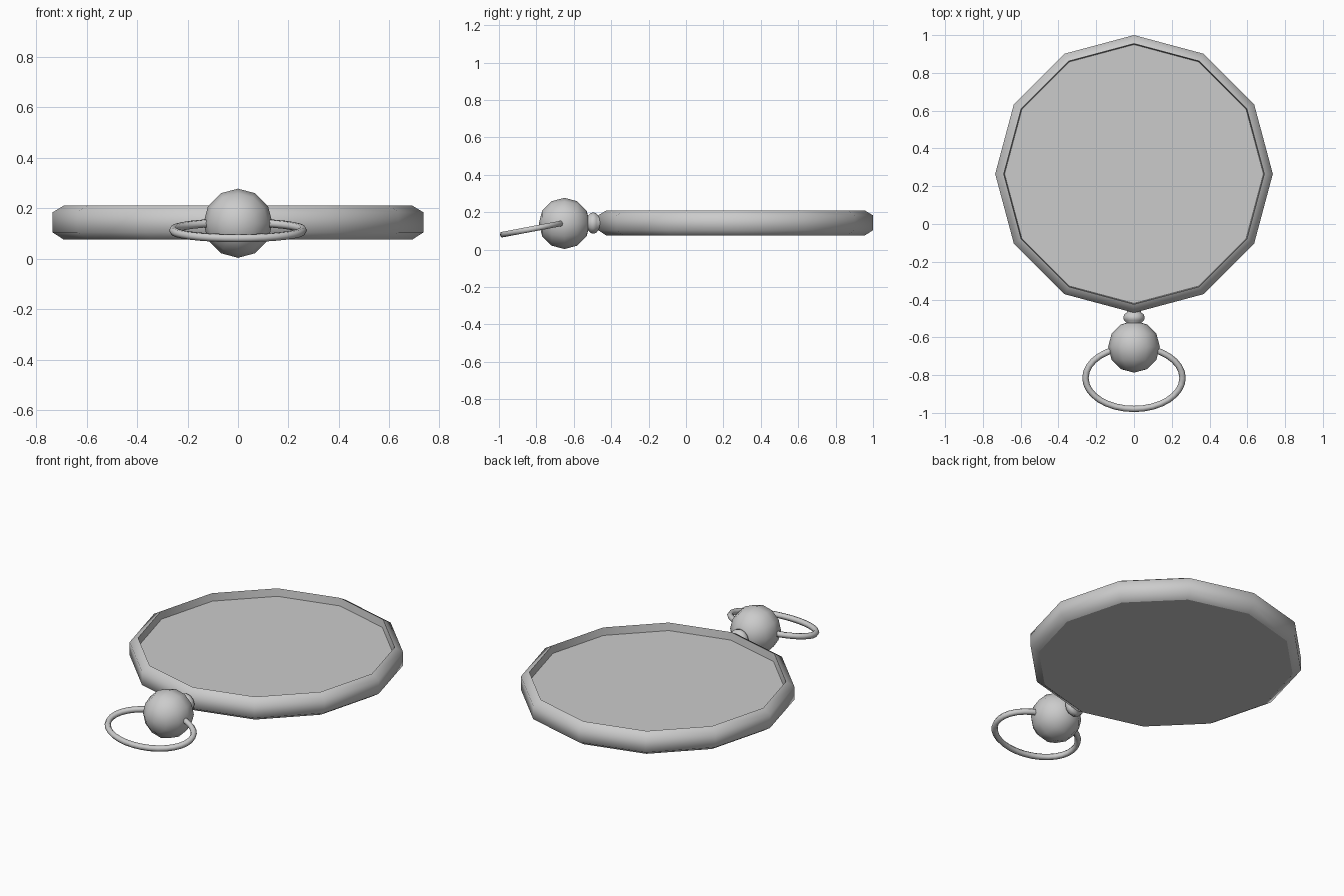
import bpy
import bmesh
from math import pi, sin, cos, atan
from mathutils import Matrix

cube = bpy.data.objects.get("Cube")
if cube:
    bpy.data.objects.remove(cube)

grey = bpy.data.materials.new("light grey metal")
grey.use_nodes = True
colour = (0.6, 0.6, 0.6, 1)
grey.diffuse_color = colour
grey.node_tree.nodes["Principled BSDF"].inputs["Base Color"].default_value = colour

TO_Y = Matrix.Rotation(-pi / 2, 4, "X")  # turns a lathe axis from z to y


def finish(name, bm, matrix, sharp_caps=False):
    """Shade smooth, optionally keeping flat cap outlines crisp."""
    bmesh.ops.recalc_face_normals(bm, faces=bm.faces)
    for face in bm.faces:
        face.smooth = True
    if sharp_caps:
        for edge in bm.edges:
            if any(len(f.verts) > 4 for f in edge.link_faces) or edge.calc_face_angle(0) > 1.2:
                edge.smooth = False
    mesh = bpy.data.meshes.new(name)
    bm.to_mesh(mesh)
    bm.free()
    mesh.materials.append(grey)
    obj = bpy.data.objects.new(name, mesh)
    obj.matrix_world = matrix
    bpy.context.collection.objects.link(obj)
    return obj


def lathe(name, profile, sides, matrix):
    """Turn (radius, height) points around z and cap both ends."""
    bm = bmesh.new()
    rings = [[bm.verts.new((r * sin(2 * pi * i / sides), r * cos(2 * pi * i / sides), h))
              for i in range(sides)] for r, h in profile]
    for low, high in zip(rings, rings[1:]):
        for i in range(sides):
            j = (i + 1) % sides
            bm.faces.new((low[i], low[j], high[j], high[i]))
    bm.faces.new(rings[0])
    bm.faces.new(rings[-1])
    return finish(name, bm, matrix, sharp_caps=True)


# Twelve-sided case with bevelled rim and sunken face
lathe("case", [(0.69, 0.075), (0.735, 0.104), (0.735, 0.183), (0.69, 0.21), (0.685, 0.165)],
      12, Matrix.Translation((0, 0.265, 0)))

# Waisted neck joining the case to the ball
lathe("neck", [(0.035, -0.55), (0.038, -0.525), (0.053, -0.51), (0.057, -0.495),
               (0.052, -0.48), (0.036, -0.466), (0.036, -0.44)],
      12, Matrix.Translation((0, 0, 0.142)) @ TO_Y)

# Faceted crown ball
bm = bmesh.new()
bmesh.ops.create_uvsphere(bm, u_segments=12, v_segments=6, radius=0.137)
finish("crown_ball", bm, Matrix.Translation((0, -0.65, 0.14)) @ TO_Y)

# Oval hanging ring, drooping towards the front
bm = bmesh.new()
around, tube, thick = 32, 6, 0.017
loops = []
for i in range(around):
    a = 2 * pi * i / around
    loop = []
    for k in range(tube):
        t = 2 * pi * k / tube
        reach = thick * cos(t)
        loop.append(bm.verts.new(((0.257 + reach) * cos(a), (0.167 + reach) * sin(a), thick * sin(t))))
    loops.append(loop)
for i in range(around):
    here, there = loops[i], loops[(i + 1) % around]
    for k in range(tube):
        m = (k + 1) % tube
        bm.faces.new((here[k], there[k], there[m], here[m]))
finish("hanging_ring", bm, Matrix.Translation((0, -0.815, 0.112)) @ Matrix.Rotation(atan(0.19), 4, "X"))
